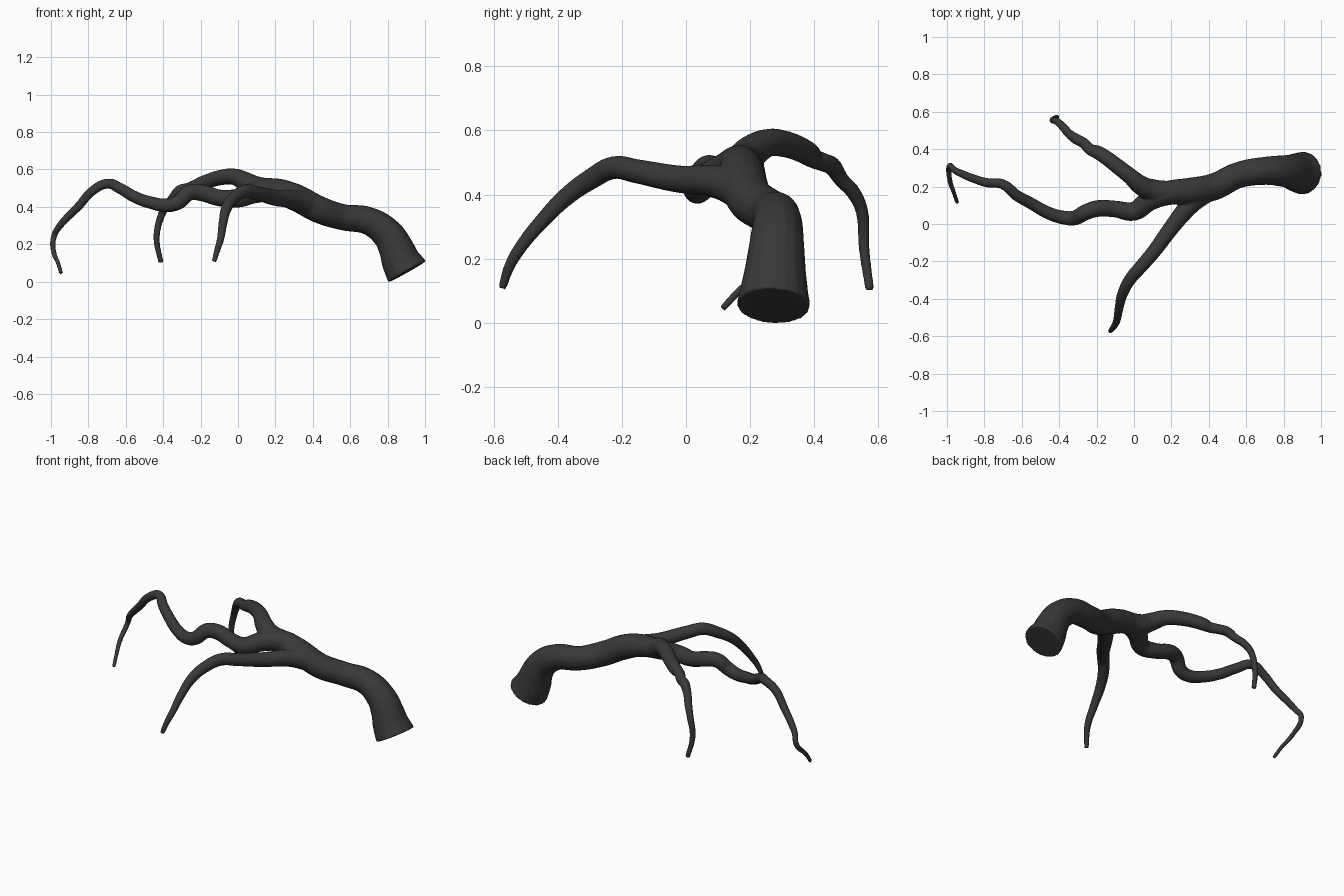
import bpy


def limb(name, pts):
    """Tapered tube through points (x, y, z, radius)."""
    cu = bpy.data.curves.new(name, 'CURVE')
    cu.dimensions = '3D'
    cu.bevel_depth = 1.0
    cu.bevel_resolution = 6
    cu.resolution_u = 6
    cu.use_fill_caps = True
    sp = cu.splines.new('BEZIER')
    sp.bezier_points.add(len(pts) - 1)
    for bp, (x, y, z, r) in zip(sp.bezier_points, pts):
        bp.co = (x, y, z)
        bp.radius = r
        bp.handle_left_type = bp.handle_right_type = 'AUTO'
    ob = bpy.data.objects.new(name, cu)
    bpy.context.collection.objects.link(ob)
    return ob


# trunk running into the longest branch
trunk = limb("branch", [
    (.904, .272, .069, .116), (.872, .275, .126, .105), (.845, .279, .195, .094),
    (.800, .283, .270, .085),
    (.70, .284, .340, .075), (.56, .262, .361, .070), (.43, .200, .403, .073),
    (.30, .175, .470, .073), (.18, .165, .505, .065), (.08, .125, .490, .057),
    (.00, .068, .463, .051), (-.10, .080, .464, .045), (-.20, .082, .492, .045),
    (-.26, .062, .492, .043), (-.32, .032, .440, .040), (-.38, .035, .424, .037),
    (-.46, .060, .437, .034), (-.55, .110, .468, .032), (-.63, .155, .514, .030),
    (-.70, .212, .540, .027), (-.78, .220, .500, .025), (-.85, .240, .422, .023),
    (-.92, .268, .352, .021), (-.962, .290, .302, .018), (-.984, .312, .258, .016),
    (-.984, .230, .170, .014), (-.962, .165, .115, .012), (-.945, .113, .060, .011)])

# branch towards the back
back = limb("back_branch", [
    (.20, .17, .508, .060), (.10, .180, .520, .060), (.04, .205, .550, .053),
    (-.02, .255, .577, .044), (-.08, .302, .575, .042), (-.16, .362, .554, .039),
    (-.20, .385, .540, .037), (-.23, .395, .530, .031), (-.27, .433, .515, .029),
    (-.31, .455, .505, .029),
    (-.35, .485, .462, .024), (-.38, .520, .425, .023), (-.412, .548, .365, .020),
    (-.435, .555, .250, .017), (-.412, .573, .118, .014)])

# branch towards the front
front = limb("front_branch", [
    (.42, .19, .41, .06), (.35, .150, .440, .060), (.28, .080, .458, .050),
    (.20, -.02, .464, .043),
    (.10, -.155, .489, .038), (.04, -.225, .500, .036), (-.02, -.295, .465, .033),
    (-.060, -.370, .412, .029), (-.080, -.450, .332, .024), (-.093, -.520, .245, .020),
    (-.110, -.552, .188, .017), (-.128, -.573, .124, .013)])

# fuse the limbs into one continuous wood surface
for ob in (trunk, back, front):
    ob.select_set(True)
bpy.context.view_layer.objects.active = trunk
bpy.ops.object.convert(target='MESH')
wood = bpy.context.view_layer.objects.active
bpy.ops.object.join()
wood.name = "branch"
rm = wood.modifiers.new("fuse", 'REMESH')
rm.mode = 'VOXEL'
rm.voxel_size = 0.006
sm = wood.modifiers.new("soften", 'SMOOTH')
sm.factor = 0.5
sm.iterations = 6
bpy.ops.object.convert(target='MESH')
wood = bpy.context.view_layer.objects.active

# stand on the ground
low = min(v.co.z for v in wood.data.vertices)
for v in wood.data.vertices:
    v.co.z -= low
bpy.ops.object.shade_smooth_by_angle(angle=1.2)

# dark bark
bark = bpy.data.materials.new("dark_bark")
bark.diffuse_color = (.04, .04, .04, 1)
wood.data.materials.clear()
wood.data.materials.append(bark)
